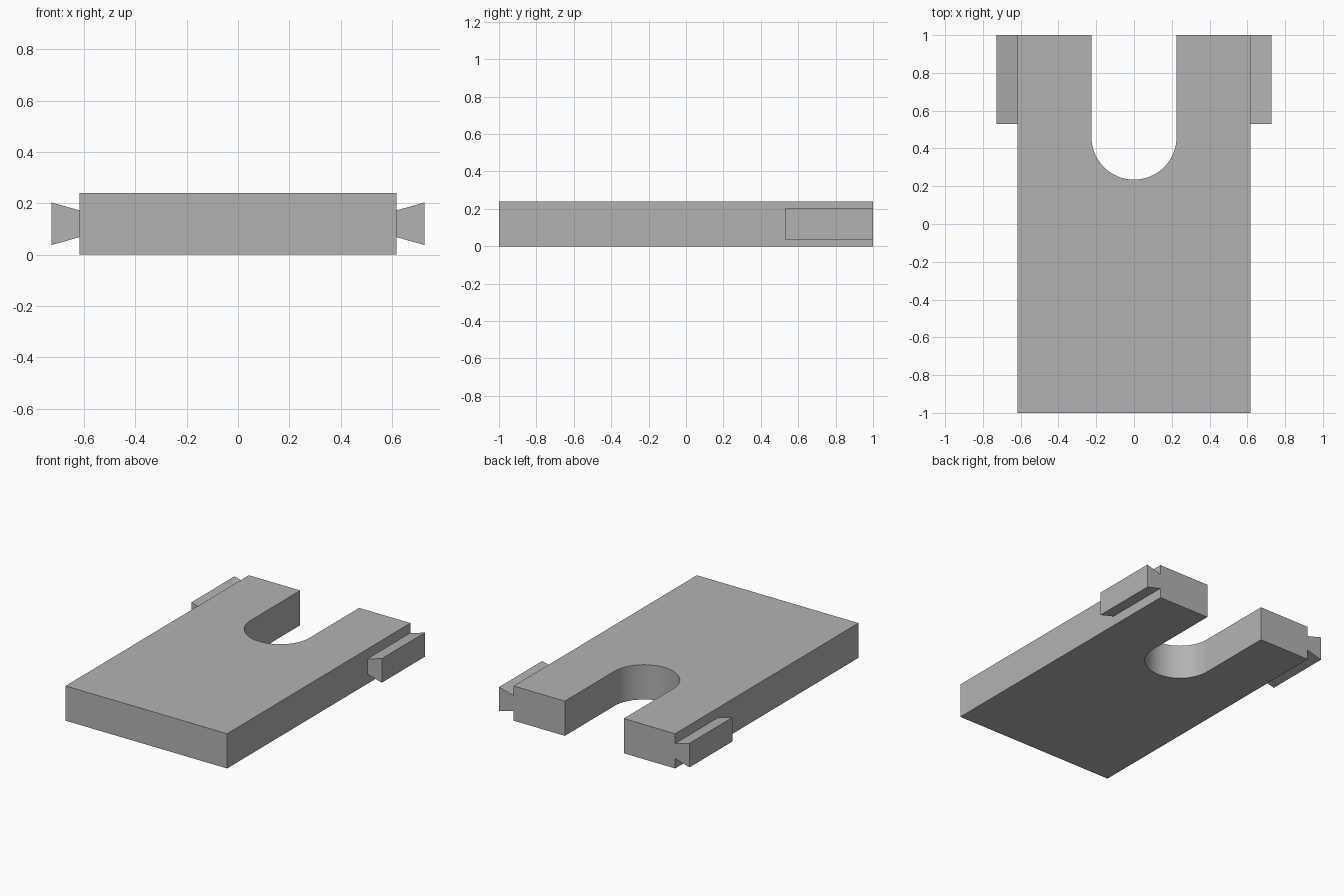
import bpy, bmesh, math
from mathutils import Vector

cube = bpy.data.objects.get("Cube")
if cube:
    bpy.data.objects.remove(cube, do_unlink=True)

HALF_WIDTH, THICKNESS = 0.617, 0.24
SLOT_RADIUS, SLOT_CENTRE = 0.225, 0.46
ARC_STEPS = 48

grey = bpy.data.materials.new("plain_grey")
grey.use_nodes = True
colour = (0.45, 0.45, 0.45, 1)
grey.diffuse_color = colour
grey.node_tree.nodes["Principled BSDF"].inputs["Base Color"].default_value = colour


def extrude_profile(name, points, direction):
    """Make a solid by sweeping a closed outline along a direction."""
    bm = bmesh.new()
    face = bm.faces.new([bm.verts.new(p) for p in points])
    swept = bmesh.ops.extrude_face_region(bm, geom=[face], use_keep_orig=True)
    verts = [g for g in swept["geom"] if isinstance(g, bmesh.types.BMVert)]
    bmesh.ops.translate(bm, verts=verts, vec=Vector(direction))
    bmesh.ops.recalc_face_normals(bm, faces=bm.faces)
    mesh = bpy.data.meshes.new(name)
    bm.to_mesh(mesh)
    bm.free()
    mesh.materials.append(grey)
    obj = bpy.data.objects.new(name, mesh)
    bpy.context.collection.objects.link(obj)
    bpy.ops.object.select_all(action="DESELECT")
    obj.select_set(True)
    bpy.context.view_layer.objects.active = obj
    bpy.ops.object.shade_smooth_by_angle(angle=math.radians(30))
    return obj


# Plate with a round-ended slot open at the back
outline = [(-HALF_WIDTH, 1, 0), (-HALF_WIDTH, -1, 0),
           (HALF_WIDTH, -1, 0), (HALF_WIDTH, 1, 0), (SLOT_RADIUS, 1, 0)]
for i in range(ARC_STEPS + 1):
    a = -math.pi * i / ARC_STEPS
    outline.append((SLOT_RADIUS * math.cos(a),
                    SLOT_CENTRE + SLOT_RADIUS * math.sin(a), 0))
outline.append((-SLOT_RADIUS, 1, 0))
extrude_profile("slotted_plate", outline, (0, 0, THICKNESS))

# Dovetail rails on both sides at the back
for side, name in ((1, "left_dovetail"), (-1, "right_dovetail")):
    root, tip, mid = side * HALF_WIDTH, side * 0.727, THICKNESS / 2
    section = [(root, 0.53, mid - 0.052), (tip, 0.53, mid - 0.083),
               (tip, 0.53, mid + 0.083), (root, 0.53, mid + 0.052)]
    extrude_profile(name, section, (0, 0.47, 0))
